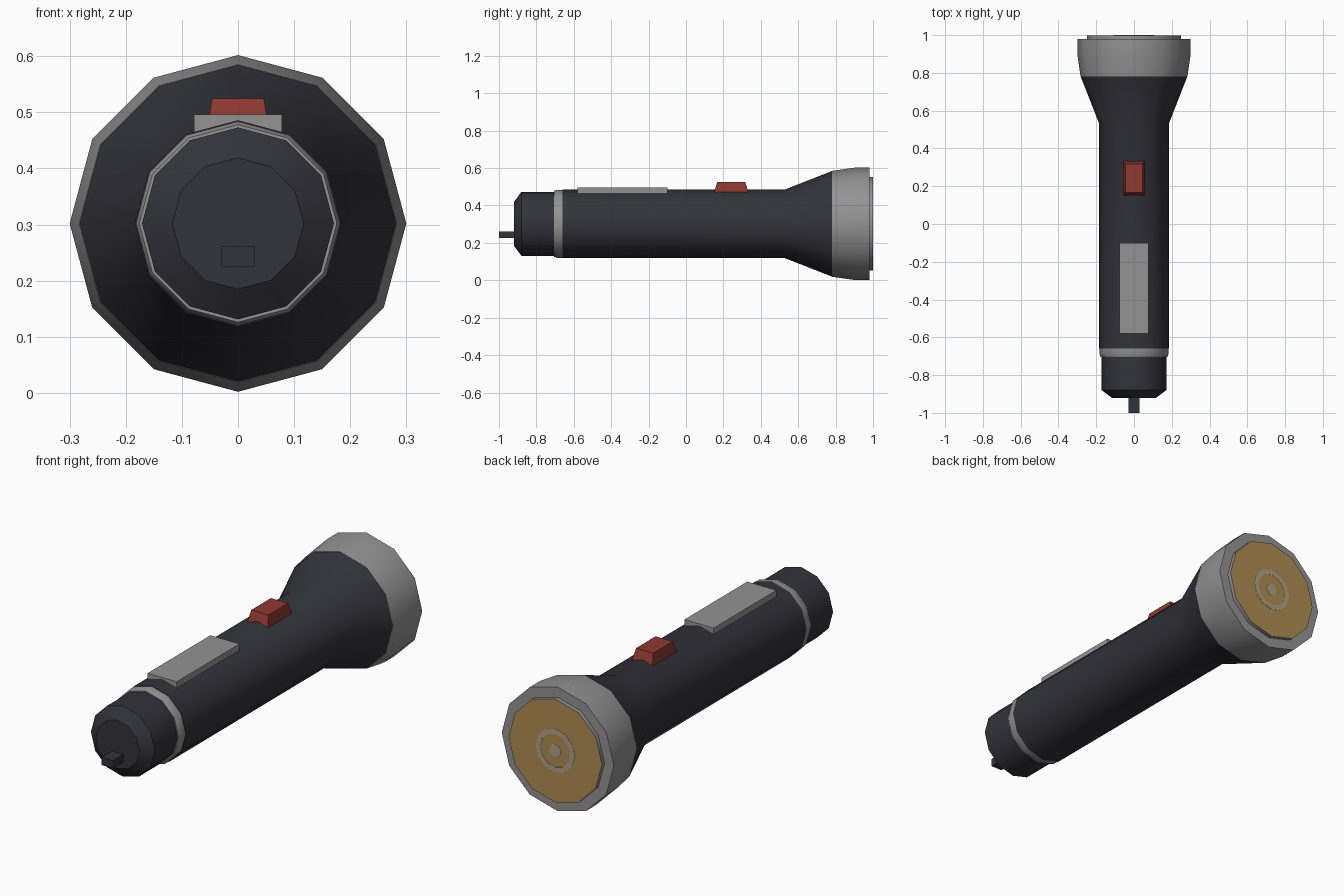
import bpy, bmesh, math

if "Cube" in bpy.data.objects:
    bpy.data.objects.remove(bpy.data.objects["Cube"])

CZ = 0.302   # height of the torch axis
N = 12       # sides of every turned part


def material(name, rgb):
    m = bpy.data.materials.new(name)
    m.diffuse_color = (*rgb, 1)
    m.use_nodes = True
    m.node_tree.nodes["Principled BSDF"].inputs["Base Color"].default_value = m.diffuse_color
    return m


DARK = material("dark_casing", (0.032, 0.032, 0.043))
GREY = material("grey_metal", (0.29, 0.29, 0.295))
RED = material("red_switch", (0.27, 0.04, 0.028))
AMBER = material("amber_lens", (0.42, 0.265, 0.085))
PALE = material("pale_bulb", (0.42, 0.36, 0.24))


def finish(name, bm, mat, smooth):
    bmesh.ops.recalc_face_normals(bm, faces=bm.faces[:])
    me = bpy.data.meshes.new(name)
    bm.to_mesh(me)
    bm.free()
    me.materials.append(mat)
    ob = bpy.data.objects.new(name, me)
    bpy.context.collection.objects.link(ob)
    if smooth:
        bpy.ops.object.select_all(action='DESELECT')
        bpy.context.view_layer.objects.active = ob
        ob.select_set(True)
        bpy.ops.object.shade_smooth_by_angle(angle=math.radians(32))
    return ob


def turned(name, profile, mat, closed=False, smooth=True):
    """Turn (y, radius) points about the long axis; open profiles get end caps."""
    bm = bmesh.new()
    rings = [[bm.verts.new((r * math.cos(a), y, CZ + r * math.sin(a)))
              for a in (2 * math.pi * i / N for i in range(N))] for y, r in profile]
    pairs = list(zip(rings, rings[1:]))
    if closed:
        pairs.append((rings[-1], rings[0]))
    else:
        bm.faces.new(rings[0])
        bm.faces.new(rings[-1])
    for a, b in pairs:
        for i in range(N):
            j = (i + 1) % N
            bm.faces.new((a[i], a[j], b[j], b[i]))
    return finish(name, bm, mat, smooth)


def block(name, x, y0, y1, z0, z1, mat, taper_x=0, taper_y=0):
    """Box centred on x = 0 whose top can be drawn in on each side."""
    bm = bmesh.new()
    bmesh.ops.create_cube(bm, size=2)
    for v in bm.verts:
        top = v.co.z > 0
        tx, ty = (taper_x, taper_y) if top else (0, 0)
        v.co = (v.co.x * (x - tx),
                y1 - ty if v.co.y > 0 else y0 + ty,
                z1 if top else z0)
    return finish(name, bm, mat, False)


# Casing: barrel and flared neck
turned("barrel", [(-0.66, 0.184), (0.53, 0.184), (0.78, 0.282)], DARK)

# Head: grey bezel, lens rim, lens
turned("head_bezel", [(0.78, 0.283), (0.90, 0.30), (0.98, 0.30)], GREY)
lens = turned("lens", [(0.97, 0.25), (0.999, 0.25)], GREY)
lens.data.materials.append(AMBER)
for p in lens.data.polygons:          # only the front face of the lens is amber
    if p.normal.y > 0.9:
        p.material_index = 1

# Bulb glow marks on the lens
turned("bulb_spot", [(0.998, 0.03), (1.0, 0.03)], PALE)
turned("bulb_ring", [(0.998, 0.08), (1.0, 0.08), (1.0, 0.105), (0.998, 0.105)],
       PALE, closed=True)

# Tail: grey collar, cap and strap lug
turned("tail_collar", [(-0.705, 0.176), (-0.69, 0.182), (-0.66, 0.182)], GREY)
turned("tail_cap", [(-0.92, 0.117), (-0.88, 0.171), (-0.70, 0.171)], DARK)
block("strap_lug", 0.03, -1.0, -0.91, 0.225, 0.262, DARK)

# Top details: grip plate and sliding switch
block("grip_plate", 0.078, -0.58, -0.10, 0.462, 0.496, GREY)
block("switch", 0.056, 0.147, 0.337, 0.462, 0.525, RED, 0.01, 0.02)
